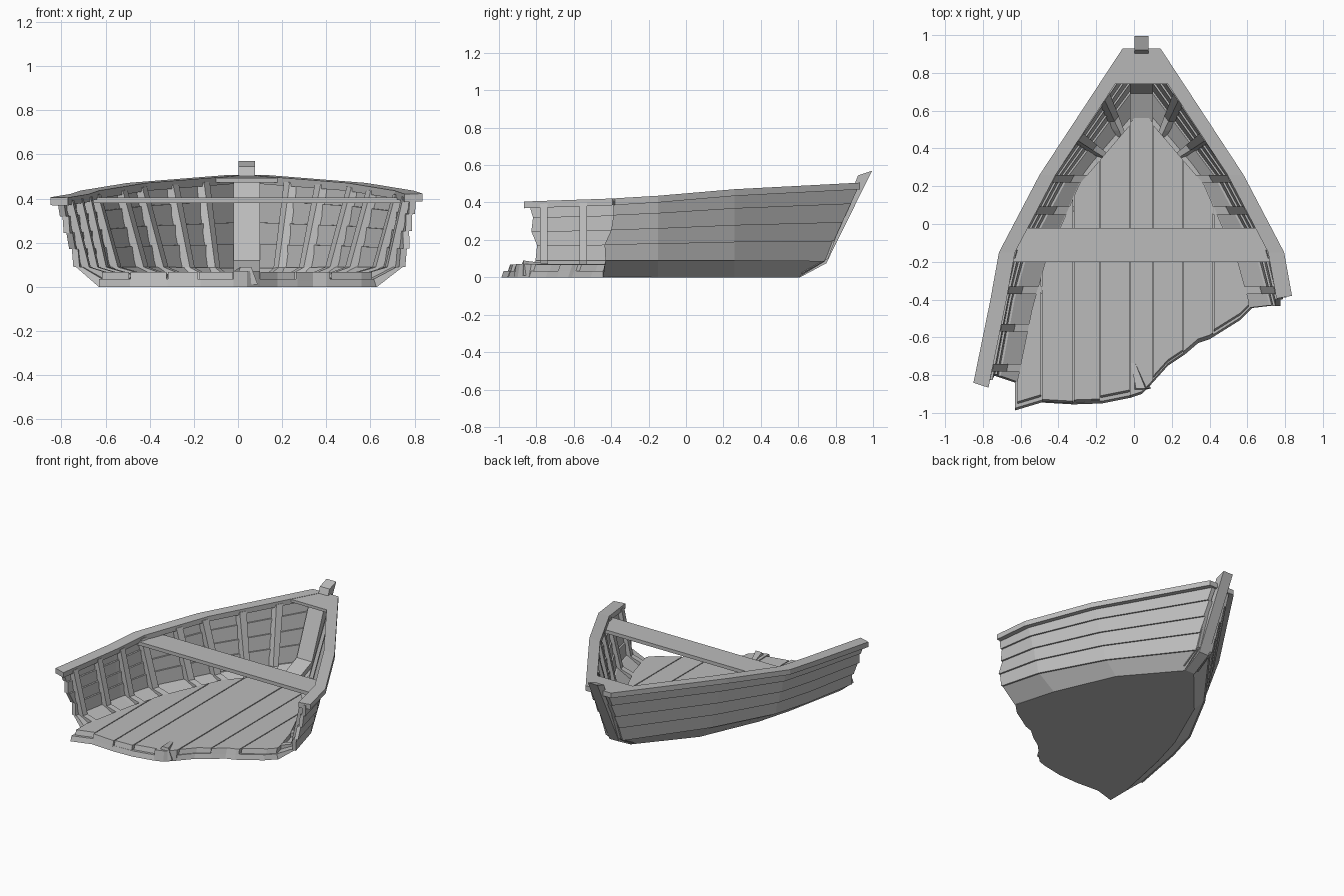
import bpy, bmesh
from mathutils import Vector

cube = bpy.data.objects.get("Cube")
if cube:
    bpy.data.objects.remove(cube, do_unlink=True)

wood = bpy.data.materials.new("weathered_grey_wood")
wood.use_nodes = True
wood.diffuse_color = (0.5, 0.5, 0.5, 1)
wood.node_tree.nodes["Principled BSDF"].inputs["Base Color"].default_value = (0.5, 0.5, 0.5, 1)

AXIS = 0.04  # centreline of the boat

# Hull stations from bow to stern: (half width, y, z) at bottom, chine and sheer
STATIONS = [
    [(0.04, 0.60, 0.0), (0.05, 0.74, 0.085), (0.07, 0.93, 0.50)],
    [(0.33, 0.26, 0.0), (0.41, 0.26, 0.09), (0.51, 0.26, 0.465)],
    [(0.51, -0.15, 0.0), (0.63, -0.15, 0.09), (0.725, -0.15, 0.43)],
    [(0.58, -0.40, 0.0), (0.70, -0.40, 0.09), (0.77, -0.40, 0.415)],
    [(0.67, -0.84, 0.0), (0.78, -0.84, 0.09), (0.86, -0.84, 0.40)],
]


def loft(name, sections):
    """Join matching closed cross-sections into one capped solid."""
    bm = bmesh.new()
    rings = [[bm.verts.new(p) for p in s] for s in sections]
    n = len(rings[0])
    for a, b in zip(rings, rings[1:]):
        for i in range(n):
            j = (i + 1) % n
            bm.faces.new((a[i], a[j], b[j], b[i]))
    bm.faces.new(rings[0])
    bm.faces.new(rings[-1])
    bmesh.ops.remove_doubles(bm, verts=bm.verts, dist=1e-5)
    bmesh.ops.recalc_face_normals(bm, faces=bm.faces)
    mesh = bpy.data.meshes.new(name)
    bm.to_mesh(mesh)
    bm.free()
    mesh.materials.append(wood)
    obj = bpy.data.objects.new(name, mesh)
    bpy.context.collection.objects.link(obj)
    return obj


def hull(side, s, t, off=0.0, lift=0.0):
    """Hull point: s = station, t = -1 bottom, 0 chine, 1 sheer; off = outward."""
    i = min(int(s), 3)
    def at(level):
        return Vector(STATIONS[i][level]).lerp(Vector(STATIONS[i + 1][level]), s - i)
    p = at(0).lerp(at(1), t + 1) if t < 0 else at(1).lerp(at(2), t)
    rise = -off * max(0.0, -t)
    return (AXIS + side * max(0.0, p.x + off), p.y, p.z + rise + lift)


def interp(table, x):
    for (x0, y0), (x1, y1) in zip(table, table[1:]):
        if x <= x1:
            return y0 + (y1 - y0) * (x - x0) / (x1 - x0)
    return table[-1][1]


def box_loft(name, profile, x0, x1):
    """Extrude a (y, z) profile across x."""
    return loft(name, [[(x, y, z) for y, z in profile] for x in (x0, x1)])


# Strakes, ribs and gunwale on both sides; broken ends differ per side
EDGES = [-1, 0, 0.26, 0.5, 0.74, 0.98]
ENDS = {1: [3.1, 3.07, 3.08, 3.0, 2.95, 2.96], -1: [4.0, 3.92, 3.9, 3.97, 3.95, 4.0]}
RIBS = [0.38, 0.7, 1.05, 1.46, 2.05, 2.8, 3.34, 3.82]
for side, label in ((1, "left"), (-1, "right")):
    ends = ENDS[side]
    last = int(min(ends))
    for k in range(5):
        lo, hi = EDGES[k], EDGES[k + 1]
        lap = 0.012 if k > 0 else 0.0
        stops = [(i, i) for i in range(last + 1) if i < min(ends[k], ends[k + 1]) - 0.02]
        stops.append((ends[k], ends[k + 1]))
        loft(f"{label}_strake_{k + 1}", [
            [hull(side, a, lo, lap), hull(side, b, hi, 0.0),
             hull(side, b, hi, -0.028), hull(side, a, lo, lap - 0.028)]
            for a, b in stops])

    for n, s in enumerate(r for r in RIBS if r < min(ends) - 0.05):
        i = min(int(s), 3)
        ds = 0.02 / (STATIONS[i][2][1] - STATIONS[i + 1][2][1])
        loft(f"{label}_rib_{n + 1}", [
            [hull(side, s - ds, t, -0.02), hull(side, s + ds, t, -0.02),
             hull(side, s + ds, t, -0.055), hull(side, s - ds, t, -0.055)]
            for t in (-1, -0.6, 0, 0.15, 0.97)])

    end = 2.92 if side > 0 else 4.0
    stops = [i for i in range(5) if i < end] + [end]
    loft(f"{label}_gunwale", [
        [hull(side, s, 1, 0.03, -0.03), hull(side, s + (0.06 if s == end else 0), 1, -0.055, -0.03),
         hull(side, s + (0.06 if s == end else 0), 1, -0.055, 0.006), hull(side, s, 1, 0.03, 0.006)]
        for s in stops])

# Bottom: far outline by half width, near edge by x along the break
FAR = [(0, 0.6), (0.04, 0.6), (0.33, 0.26), (0.51, -0.15), (0.58, -0.4), (0.67, -0.84), (0.68, -0.95)]
BREAK = [(-0.64, -0.99), (-0.49, -0.945), (-0.32, -0.955), (-0.17, -0.95), (-0.02, -0.92),
         (0.04, -0.90), (0.09, -0.85), (0.18, -0.75), (0.27, -0.69), (0.34, -0.63),
         (0.40, -0.61), (0.56, -0.51), (0.64, -0.43)]


def floor_piece(name, x0, x1, z0, z1, trim=0.0, far_trim=0.0):
    cuts = [x for x, _ in BREAK] + [AXIS + s * h for h, _ in FAR for s in (-1, 1)]
    xs = sorted({x0, x1} | {round(x, 4) for x in cuts if x0 + 0.003 < x < x1 - 0.003})
    rows = []
    for x in xs:
        near = interp(BREAK, x) + trim
        far = max(interp(FAR, abs(x - AXIS)) - far_trim, near + 0.01)
        rows.append([(x, near, z0), (x, far, z0), (x, far, z1), (x, near + 0.012, z1)])
    return loft(name, rows)


floor_piece("bottom_shell", -0.63, 0.63, 0.0, 0.035)

# Floor planks with thin gaps and uneven broken ends
PLANKS = [-0.62, -0.49, -0.32, -0.18, -0.02, 0.10, 0.26, 0.42, 0.61]
TRIMS = [0.03, 0.005, 0.012, 0.03, 0.0, 0.02, 0.01, 0.025]
for n, (a, b) in enumerate(zip(PLANKS, PLANKS[1:])):
    if n != 4:
        floor_piece(f"floor_plank_{n + 1}", a + 0.003, b - 0.003, 0.03, 0.068, TRIMS[n], 0.05)

# Keelson along the middle, with a splintered end
floor_piece("keelson", -0.02, 0.10, 0.002, 0.072, 0.0, 0.04)
loft("keelson_splinter", [
    [(-0.02, -0.90, 0.01), (0.09, -0.87, 0.01), (0.06, -0.87, 0.09), (0.01, -0.87, 0.09)],
    [(-0.02, -0.72, 0.01), (0.0, -0.72, 0.01), (0.0, -0.72, 0.07), (-0.02, -0.72, 0.07)]])

# Stem post and inner apron at the bow
box_loft("stem_post", [(0.58, 0.0), (0.61, 0.0), (0.75, 0.075), (0.995, 0.57), (0.92, 0.545),
                       (0.89, 0.47), (0.71, 0.1), (0.58, 0.03)], AXIS - 0.038, AXIS + 0.038)
box_loft("stem_apron", [(0.54, 0.06), (0.62, 0.02), (0.76, 0.10), (0.90, 0.48),
                        (0.84, 0.48), (0.69, 0.12)], AXIS - 0.06, AXIS + 0.06)

# Small bow deck and the cross seat
loft("bow_deck", [[(AXIS + w, y, z - 0.02), (AXIS - w, y, z - 0.02), (AXIS - w, y, z), (AXIS + w, y, z)]
                  for w, y, z in ((0.19, 0.74, 0.494), (0.07, 0.93, 0.504))])
loft("cross_seat", [[(AXIS + w, y, 0.38), (AXIS - w, y, 0.38), (AXIS - w, y, 0.405), (AXIS + w, y, 0.405)]
                    for w, y in ((0.70, -0.2), (0.63, -0.02))])
